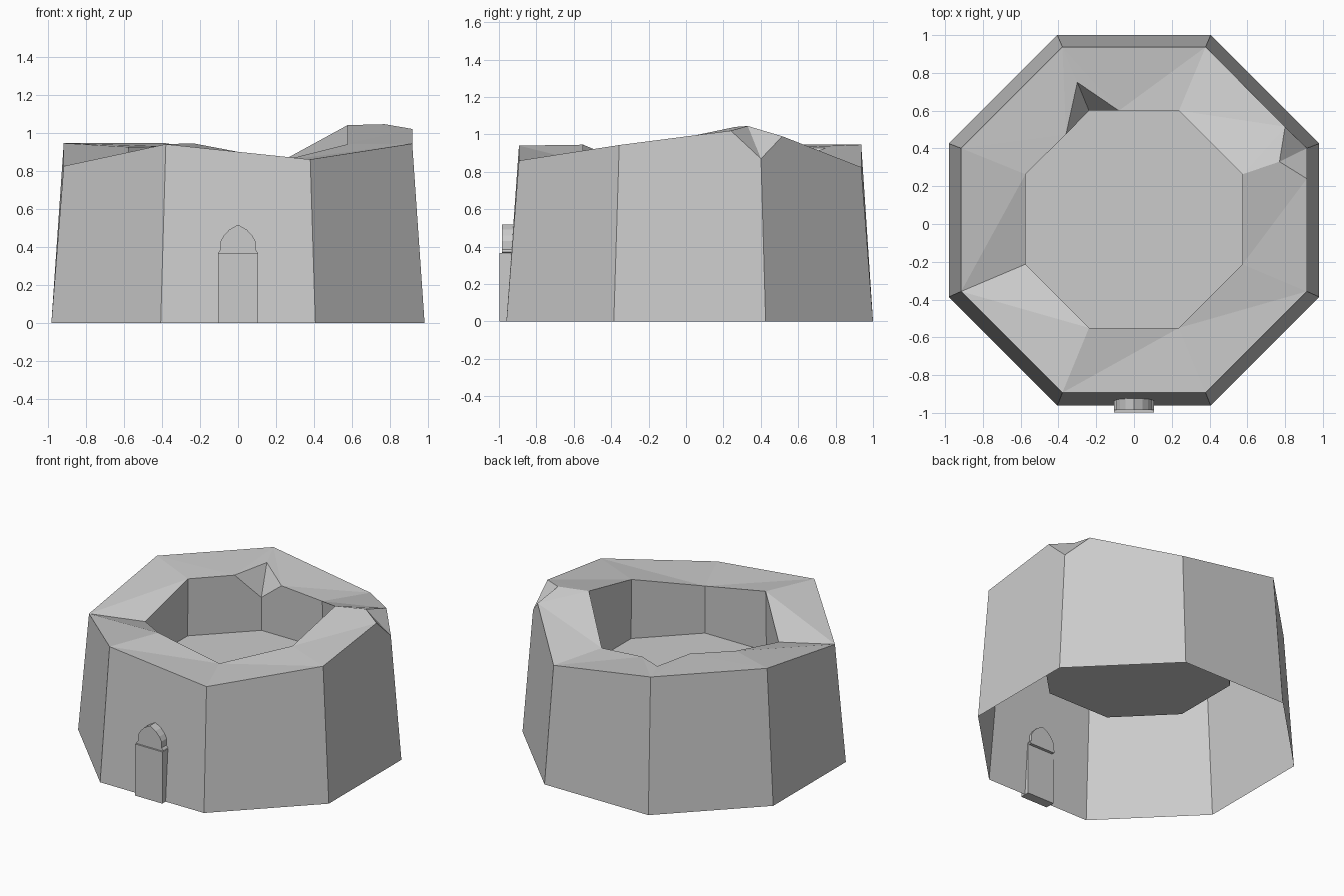
import bpy
import bmesh
import math

cube = bpy.data.objects.get("Cube")
if cube:
    bpy.data.objects.remove(cube, do_unlink=True)

stone = bpy.data.materials.new("grey_stone")
stone.use_nodes = True
grey = (0.6, 0.6, 0.6, 1)
stone.diffuse_color = grey
stone.node_tree.nodes["Principled BSDF"].inputs["Base Color"].default_value = grey


def finish(bm, name):
    bmesh.ops.recalc_face_normals(bm, faces=bm.faces)
    mesh = bpy.data.meshes.new(name)
    bm.to_mesh(mesh)
    bm.free()
    mesh.materials.append(stone)
    obj = bpy.data.objects.new(name, mesh)
    bpy.context.collection.objects.link(obj)
    return obj


def ring(bm, apothem, cy, heights):
    """Octagon corners, counter-clockwise from the front -x corner."""
    r = apothem / math.cos(math.pi / 8)
    verts = []
    for i, z in enumerate(heights):
        a = math.radians(247.5 + 45 * i)
        verts.append(bm.verts.new((r * math.cos(a), cy + r * math.sin(a), z)))
    return verts


# Ruined octagonal tower: open shell with a broken rim and a sunken floor
bm = bmesh.new()
base = ring(bm, 0.98, 0.02, [0] * 8)
outer = ring(bm, 0.915, 0.022, [0.94, 0.86, 0.943, 0.87, 0.825, 0.945, 0.945, 0.825])
inner = ring(bm, 0.575, 0.025, [0.945, 0.855, 0.94, 1.04, 0.856, 0.755, 0.925, 0.805])
floor = ring(bm, 0.58, 0.025, [0.52] * 8)

# Chipped outer corner
chip_a = bm.verts.new((0.915, 0.24, 1.02))
chip_b = bm.verts.new((0.77, 0.33, 1.045))
chip_c = bm.verts.new((0.80, 0.515, 0.99))
# Notch broken out of the inner corner
notch_a = bm.verts.new((-0.08, 0.60, 0.88))
notch_b = bm.verts.new((-0.30, 0.75, 0.928))
notch_c = bm.verts.new((-0.36, 0.475, 0.928))

outer_extra = {2: [chip_a], 3: [chip_c]}
inner_extra = {4: [notch_a], 5: [notch_c]}
for i in range(8):
    j = (i + 1) % 8
    top = [outer[i]] + outer_extra.get(i, []) + [outer[j]]
    bm.faces.new([base[j], base[i]] + top)
    lip = [inner[i]] + inner_extra.get(i, []) + [inner[j]]
    bm.faces.new([floor[j], floor[i]] + lip)
bm.faces.new(floor)

# Top of the wall
O, I = outer, inner
rim = [
    (O[0], O[1], I[1]), (O[0], I[1], I[0]),
    (O[1], O[2], I[1]), (O[2], I[2], I[1]),
    (O[2], chip_a, I[2]), (chip_a, I[3], I[2]), (chip_a, chip_b, I[3]),
    (chip_b, chip_c, I[3]), (chip_c, I[4], I[3]), (chip_c, O[4], I[4]),
    (O[4], notch_a, I[4]), (O[4], O[5], notch_a), (O[5], notch_b, notch_a),
    (O[5], notch_c, notch_b), (O[5], O[6], notch_c), (O[6], I[6], notch_c),
    (O[6], O[7], I[6]), (O[7], I[7], I[6]),
    (O[7], I[0], I[7]), (O[7], O[0], I[0]),
    (O[3], chip_b, chip_a), (O[3], chip_c, chip_b),
    (I[5], notch_a, notch_b), (I[5], notch_b, notch_c),
]
for tri in rim:
    bm.faces.new(tri)
finish(bm, "ruined_tower")


def slab(name, half, front, back):
    """Mirror a half outline across x and extrude it along y."""
    outline = half + [(-x, z) for x, z in reversed(half) if x > 0]
    bm = bmesh.new()
    face = bm.faces.new([bm.verts.new((x, front, z)) for x, z in outline])
    new = bmesh.ops.extrude_face_region(bm, geom=[face], use_keep_orig=True)
    moved = [g for g in new["geom"] if isinstance(g, bmesh.types.BMVert)]
    bmesh.ops.translate(bm, verts=moved, vec=(0, back - front, 0))
    return finish(bm, name)


# Pointed doorway on the front wall
slab("door", [(0.106, 0), (0.106, 0.365)], -0.997, -0.93)
slab("door_arch", [(0.095, 0.36), (0.106, 0.37), (0.092, 0.385), (0.092, 0.43),
                   (0.075, 0.46), (0.045, 0.492), (0, 0.517)], -0.985, -0.91)
